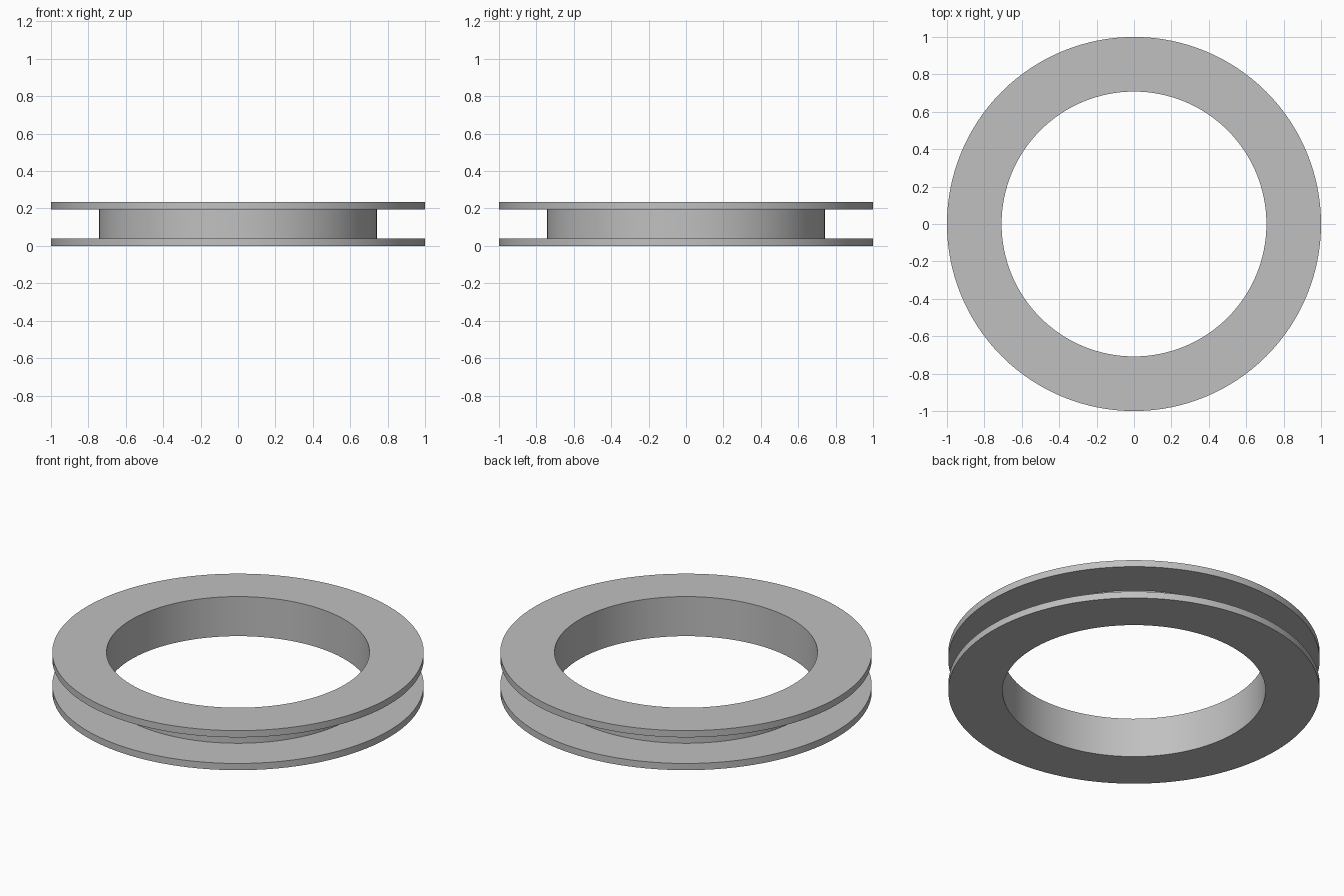
import bpy
import bmesh
from math import cos, sin, tau, radians

cube = bpy.data.objects.get("Cube")
if cube:
    bpy.data.objects.remove(cube, do_unlink=True)

SEGMENTS = 128
BORE, CORE, RIM = 0.708, 0.743, 1.0
HEIGHT, FLANGE = 0.235, 0.04

grey = bpy.data.materials.new("plain grey")
grey.use_nodes = True
grey.diffuse_color = (0.53, 0.53, 0.53, 1)
grey.node_tree.nodes["Principled BSDF"].inputs["Base Color"].default_value = grey.diffuse_color


def revolve(name, profile):
    """Turn a closed (radius, height) profile around the z axis."""
    bm = bmesh.new()
    rings = []
    for i in range(SEGMENTS):
        a = tau * i / SEGMENTS
        rings.append([bm.verts.new((r * cos(a), r * sin(a), z)) for r, z in profile])
    n = len(profile)
    for i, ring in enumerate(rings):
        following = rings[(i + 1) % SEGMENTS]
        for j in range(n):
            k = (j + 1) % n
            bm.faces.new((ring[j], following[j], following[k], ring[k]))
    bmesh.ops.recalc_face_normals(bm, faces=bm.faces)
    mesh = bpy.data.meshes.new(name)
    bm.to_mesh(mesh)
    bm.free()
    mesh.materials.append(grey)
    obj = bpy.data.objects.new(name, mesh)
    bpy.context.collection.objects.link(obj)
    bpy.ops.object.select_all(action="DESELECT")
    obj.select_set(True)
    bpy.context.view_layer.objects.active = obj
    bpy.ops.object.shade_smooth_by_angle(angle=radians(30))
    return obj


# Ring with a flange at each end and a deep outer groove
top = HEIGHT - FLANGE
revolve("grooved_ring", [
    (BORE, 0), (RIM, 0), (RIM, FLANGE), (CORE, FLANGE),
    (CORE, top), (RIM, top), (RIM, HEIGHT), (BORE, HEIGHT),
])
